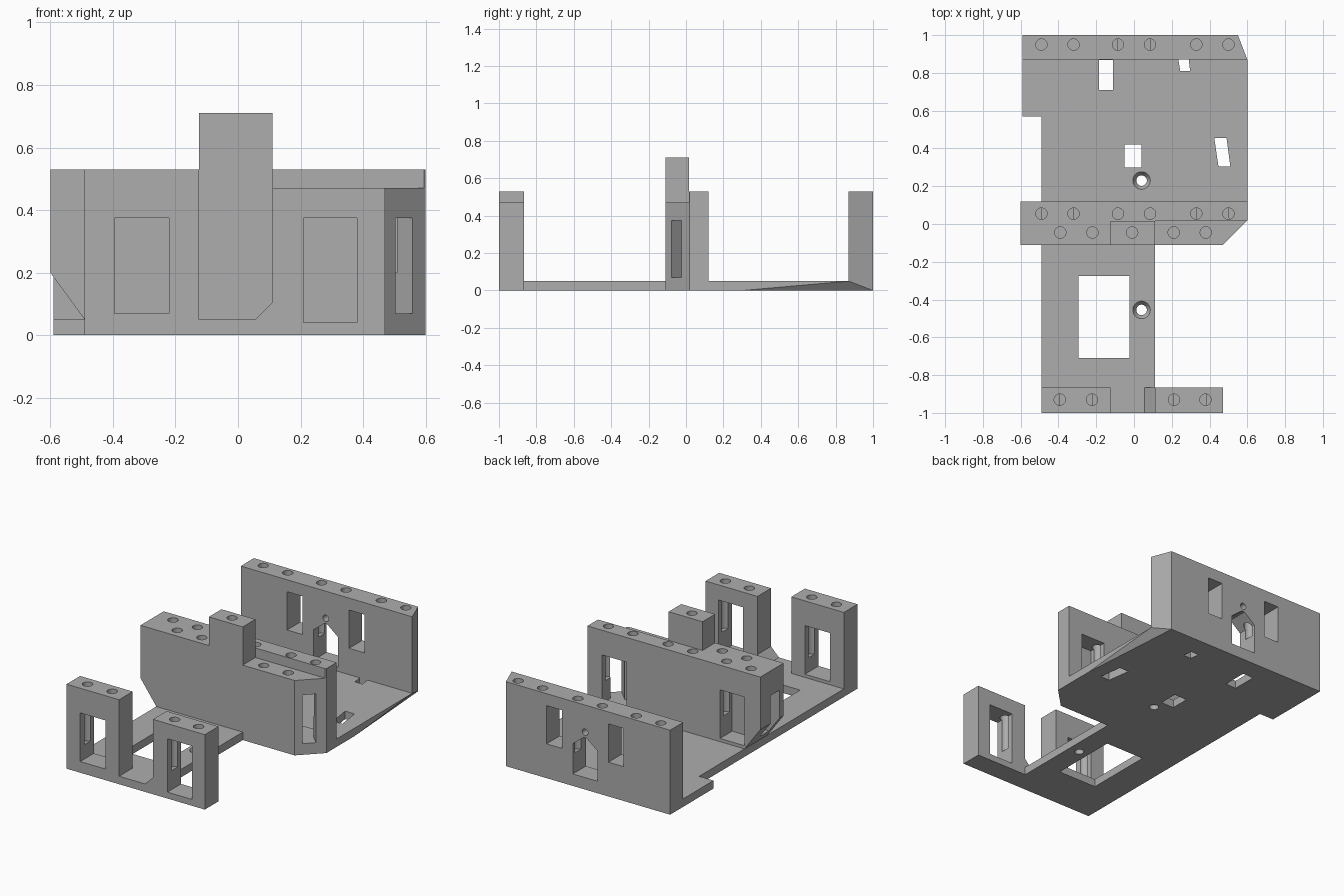
import bpy
import bmesh
from math import pi
from mathutils import Matrix, Vector

old = bpy.data.objects.get("Cube")
if old:
    bpy.data.objects.remove(old)

GREY = (0.42, 0.42, 0.42, 1)
grey = bpy.data.materials.new("plain grey")
grey.use_nodes = True
grey.diffuse_color = GREY
grey.node_tree.nodes["Principled BSDF"].inputs["Base Color"].default_value = GREY


def finish(bm, name):
    bmesh.ops.recalc_face_normals(bm, faces=bm.faces)
    mesh = bpy.data.meshes.new(name)
    bm.to_mesh(mesh)
    bm.free()
    mesh.materials.append(grey)
    ob = bpy.data.objects.new(name, mesh)
    bpy.context.collection.objects.link(ob)
    return ob


def prism(name, pts, lo, hi, axis="z", trim=None):
    """Extrude an outline along z (points are x, y) or along y (points are x, z)."""
    bm = bmesh.new()
    place = (lambda a, b, c: (a, b, c)) if axis == "z" else (lambda a, b, c: (a, c, b))
    face = bm.faces.new([bm.verts.new(place(a, b, lo)) for a, b in pts])
    new = bmesh.ops.extrude_face_region(bm, geom=[face])["geom"]
    bmesh.ops.translate(bm, vec=place(0, 0, hi - lo),
                        verts=[v for v in new if isinstance(v, bmesh.types.BMVert)])
    if trim:
        bmesh.ops.bisect_plane(bm, geom=bm.verts[:] + bm.edges[:] + bm.faces[:], dist=1e-5,
                               plane_co=trim[0], plane_no=trim[1], clear_outer=True)
        bmesh.ops.holes_fill(bm, edges=[e for e in bm.edges if e.is_boundary])
    return finish(bm, name)


def box(name, x, y, z):
    return prism(name, [(x[0], y[0]), (x[1], y[0]), (x[1], y[1]), (x[0], y[1])], *z)


def window(x, y, z):
    return box("cutter", x, y, z)


def cylinder(x, y, z, r1, r2=None, axis="z"):
    bm = bmesh.new()
    bmesh.ops.create_cone(bm, cap_ends=True, segments=32, radius1=r1,
                          radius2=r1 if r2 is None else r2, depth=z[1] - z[0])
    mid = (z[0] + z[1]) / 2
    if axis == "z":
        m = Matrix.Translation((x, y, mid))
    else:
        m = Matrix.Translation((x, mid, y)) @ Matrix.Rotation(pi / 2, 4, "X")
    bmesh.ops.transform(bm, matrix=m, verts=bm.verts)
    return finish(bm, "cutter")


def carve(ob, cutters):
    """Subtract all cutters, bake the result and drop the cutters."""
    for c in cutters:
        c.hide_render = True
        mod = ob.modifiers.new("cut", "BOOLEAN")
        mod.operation, mod.solver, mod.object = "DIFFERENCE", "EXACT", c
    dg = bpy.context.evaluated_depsgraph_get()
    dg.update()
    mesh = bpy.data.meshes.new_from_object(ob.evaluated_get(dg))
    ob.modifiers.clear()
    ob.data = mesh
    for c in cutters:
        bpy.data.objects.remove(c)


def screw_holes(xs, y, bottom, top):
    return [cylinder(x, y, (bottom, top + 0.05), 0.03) for x in xs]


def countersunk(x, y):
    return [cylinder(x, y, (-0.05, 0.1), 0.028), cylinder(x, y, (0.02, 0.055), 0.026, 0.05)]


# Slanted underside at the rear corner
corner = Vector((0.6, 0.3, 0))
slant = (Vector((0.6, 0.87, 0.05)) - corner).cross(Vector((0.55, 1, 0)) - corner)
trim = (corner, -slant.normalized())

THICK = 0.05
TALL = 0.53
ROW = (-0.49, -0.32, -0.085, 0.085, 0.33, 0.5)

# Rear floor with slots
rear = prism("rear_floor", [(-0.49, 0.12), (0.6, 0.12), (0.6, 0.87), (-0.59, 0.87),
                            (-0.59, 0.57), (-0.49, 0.57)], 0, THICK, trim=trim)
skew_small = [(0.235, 0.87), (0.29, 0.87), (0.297, 0.81), (0.245, 0.81)]
skew_large = [(0.425, 0.455), (0.49, 0.455), (0.51, 0.305), (0.447, 0.305)]
carve(rear, [window((-0.185, -0.11), (0.71, 0.869), (-0.1, 0.1)),
             window((-0.05, 0.04), (0.3, 0.42), (-0.1, 0.1)),
             prism("cutter", skew_small, -0.1, 0.1),
             prism("cutter", skew_large, -0.1, 0.1)] + countersunk(0.04, 0.23))

# Front floor with large opening
front = prism("front_floor", [(-0.49, -0.865), (-0.125, -0.865), (-0.125, -1), (0.11, -1),
                              (0.11, -0.11), (-0.49, -0.11)], 0, THICK)
carve(front, [window((-0.295, -0.025), (-0.71, -0.275), (-0.1, 0.1))] + countersunk(0.04, -0.455))

# Rear wall: two windows, a house-shaped opening and a small round hole
back = prism("rear_wall", [(-0.59, 0.87), (0.6, 0.87), (0.55, 1), (-0.59, 1)], 0, TALL, trim=trim)
house = [(-0.085, 0.075), (0.085, 0.075), (0.085, 0.265), (0.01, 0.325), (-0.01, 0.325), (-0.085, 0.265)]
carve(back, [window((s * 0.215 - 0.053, s * 0.215 + 0.053), (0.8, 1.1), (0.215, 0.455)) for s in (-1, 1)]
      + [prism("cutter", house, 0.8, 1.1, "y"), cylinder(0, 0.36, (0.8, 1.1), 0.02, axis="y")]
      + screw_holes(ROW, 0.95, 0.2, TALL))

# Middle wall: stepped top, angled end, undercut side and two rear pockets
middle = prism("middle_wall", [(-0.6, -0.11), (0.47, -0.11), (0.6, 0.02), (0.6, 0.12), (-0.6, 0.12)], 0, TALL)
undercut = [(-0.7, 0.336), (-0.49, 0.05), (-0.49, -0.1), (-0.7, -0.1)]
angled = box("cutter", (-0.0385, 0.0385), (-0.13, 0.12), (0.07, 0.375))
angled.matrix_world = Matrix.Translation((0.48, 0, 0)) @ Matrix.Rotation(pi / 4, 4, "Z")
carve(middle, [window((0.11, 0.8), (-0.2, 0.015), (0.47, 0.6)),
               prism("cutter", undercut, -0.3, 0.3, "y"),
               window((-0.49, -0.32), (0, 0.2), (0.07, 0.375)),
               window((0.33, 0.5), (0, 0.2), (0.07, 0.375)),
               window((-0.7, -0.42), (-0.07, 0.02), (0.1, 0.375)), angled]
      + screw_holes(ROW, 0.055, 0.2, TALL)
      + screw_holes((-0.39, -0.22), -0.045, 0.3, TALL)
      + screw_holes((0.21, 0.38), -0.045, 0.3, 0.47))

# Raised block on the middle wall
block = box("raised_block", (-0.125, 0.11), (-0.11, 0.015), (TALL, 0.71))
carve(block, screw_holes((-0.01,), -0.045, 0.56, 0.71))

# Front posts with windows; the left one has a sloped foot
right_post = box("right_front_post", (-0.49, -0.125), (-1, -0.865), (0, TALL))
carve(right_post, [window((-0.395, -0.22), (-1.1, -0.8), (0.07, 0.375))]
      + screw_holes((-0.393, -0.222), -0.93, 0.16, TALL))
left_post = prism("left_front_post", [(0.11, 0), (0.47, 0), (0.47, 0.47), (0.11, 0.47)], -1, -0.865, "y")
carve(left_post, [window((0.21, 0.38), (-1.1, -0.8), (0.04, 0.375))]
      + screw_holes((0.212, 0.378), -0.93, 0.16, 0.47))
prism("sloped_foot", [(0.055, THICK), (0.11, THICK), (0.11, 0.105)], -1, -0.865, "y")
